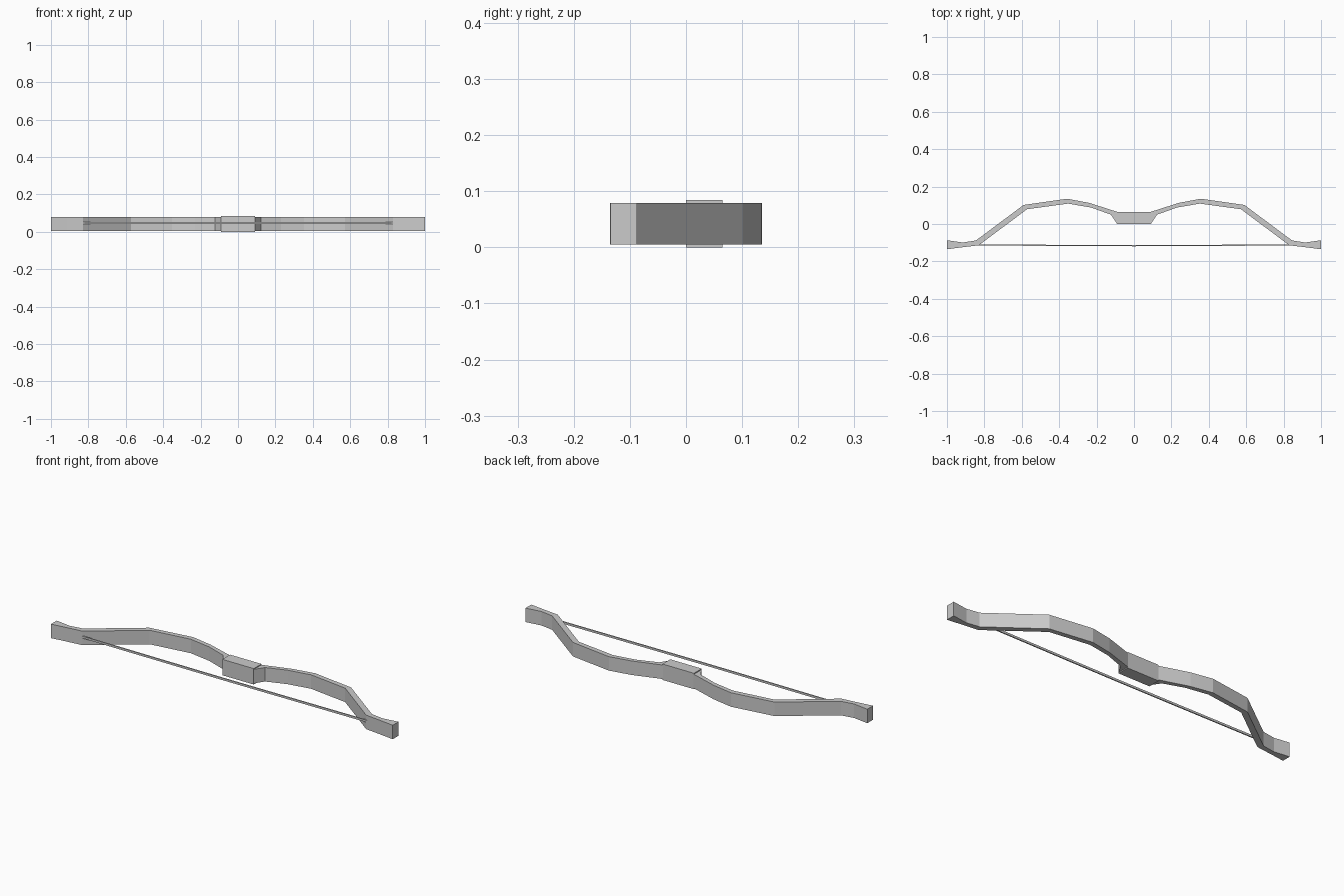
import bpy, bmesh

if "Cube" in bpy.data.objects:
    bpy.data.objects.remove(bpy.data.objects["Cube"])


def strip(name, sections, z0, z1):
    """Closed rectangular sweep: each section is (x_front, y_front, x_back, y_back)."""
    bm = bmesh.new()
    rings = [[bm.verts.new(p) for p in ((xf, yf, z0), (xb, yb, z0), (xb, yb, z1), (xf, yf, z1))]
             for xf, yf, xb, yb in sections]
    for a, b in zip(rings, rings[1:]):
        for i in range(4):
            j = (i + 1) % 4
            bm.faces.new((a[i], a[j], b[j], b[i]))
    bm.faces.new(rings[0])
    bm.faces.new(rings[-1][::-1])
    bmesh.ops.recalc_face_normals(bm, faces=bm.faces)
    me = bpy.data.meshes.new(name)
    bm.to_mesh(me)
    bm.free()
    ob = bpy.data.objects.new(name, me)
    bpy.context.collection.objects.link(ob)
    return ob


# Recurve limb, from the grip out to the flared tip
limb = [
    (0.09, 0.000, 0.09, 0.065),
    (0.123, 0.050, 0.115, 0.073),
    (0.23, 0.088, 0.24, 0.113),
    (0.352, 0.109, 0.357, 0.135),
    (0.572, 0.079, 0.59, 0.102),
    (0.83, -0.114, 0.845, -0.088),
    (0.915, -0.124, 0.915, -0.099),
    (1.00, -0.135, 1.00, -0.087),
]
for side, s in (("right", 1), ("left", -1)):
    strip(side + "_limb", [(s * a, b, s * c, d) for a, b, c, d in limb], 0.005, 0.079)

# Grip block, slightly taller than the limbs
strip("grip", [(-0.092, 0.0, -0.092, 0.065), (0.092, 0.0, 0.092, 0.065)], 0.0, 0.084)

# Bowstring, barely bowed towards the archer
string = [(-0.837, -0.112), (-0.27, -0.115), (0, -0.116), (0.27, -0.115), (0.837, -0.112)]
strip("bowstring", [(x, y - 0.003, x, y + 0.003) for x, y in string], 0.042, 0.053)
